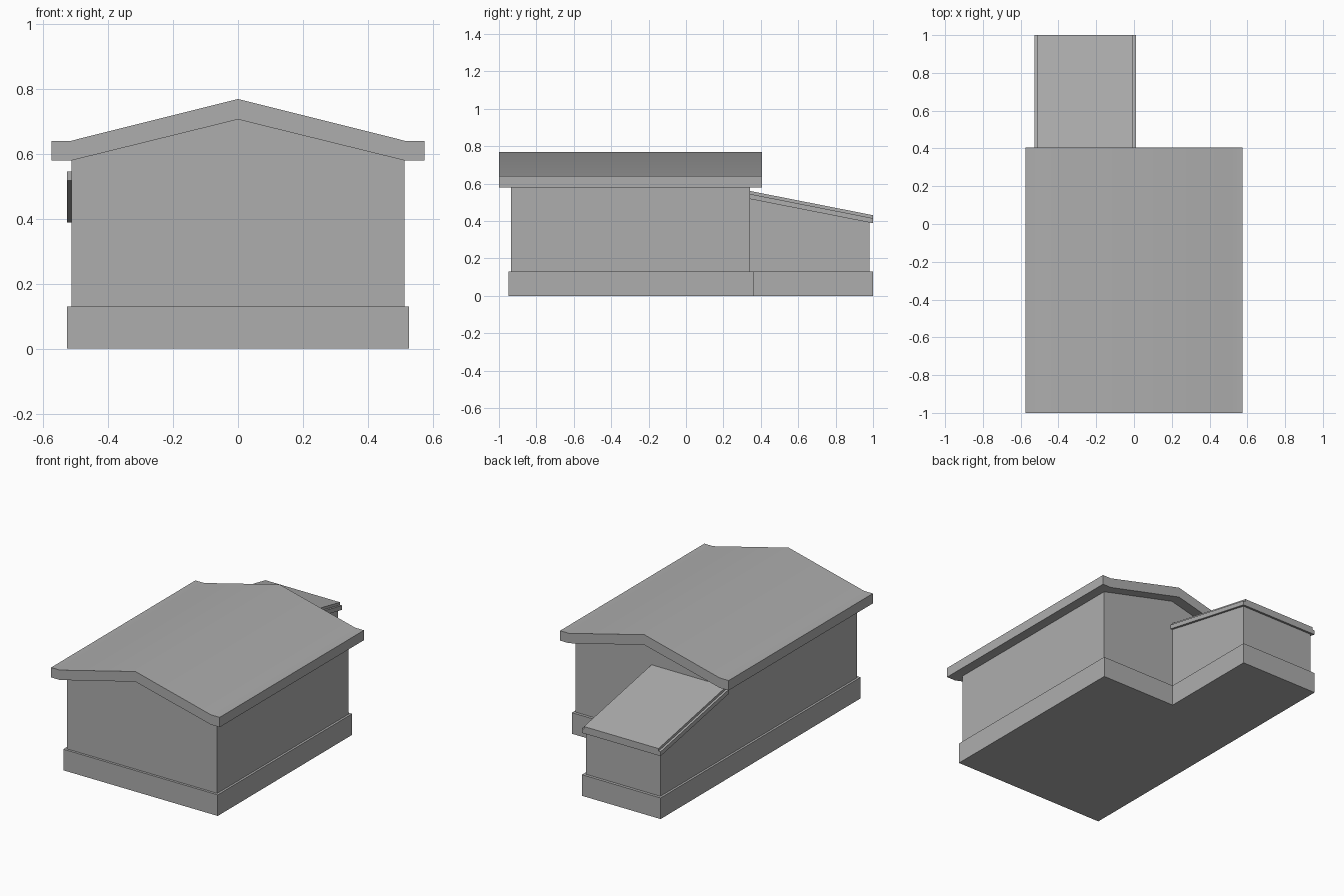
import bpy, bmesh, math

if "Cube" in bpy.data.objects:
    bpy.data.objects.remove(bpy.data.objects["Cube"])

grey = bpy.data.materials.new("plain_grey")
grey.diffuse_color = (0.42, 0.42, 0.42, 1)
grey.use_nodes = True
grey.node_tree.nodes["Principled BSDF"].inputs["Base Color"].default_value = grey.diffuse_color


def prism(name, profile, axis, lo, hi):
    """Extrude a 2D profile along an axis (profile uses the other two axes in x, y, z order)."""
    bm = bmesh.new()

    def place(p, t):
        co = list(p)
        co.insert("xyz".index(axis), t)
        return co

    face = bm.faces.new([bm.verts.new(place(p, lo)) for p in profile])
    ext = bmesh.ops.extrude_face_region(bm, geom=[face])
    step = [0, 0, 0]
    step["xyz".index(axis)] = hi - lo
    bmesh.ops.translate(bm, vec=step,
                        verts=[g for g in ext["geom"] if isinstance(g, bmesh.types.BMVert)])
    bmesh.ops.recalc_face_normals(bm, faces=bm.faces[:])
    mesh = bpy.data.meshes.new(name)
    bm.to_mesh(mesh)
    bm.free()
    mesh.materials.append(grey)
    obj = bpy.data.objects.new(name, mesh)
    bpy.context.collection.objects.link(obj)
    return obj


def mirrored(half):
    """Complete a left-to-centre line with its right-hand half."""
    return half + [(-x, z) for x, z in reversed(half) if x != 0]


# L-shaped plinth under house and annex
prism("plinth", [(-0.527, -0.95), (0.527, -0.95), (0.527, 0.36),
                 (0.01, 0.36), (0.01, 1.0), (-0.527, 1.0)], "z", 0, 0.13)

# main house walls with gables
prism("main_walls", mirrored([(-0.513, 0.13), (-0.513, 0.58), (0, 0.706)]),
      "y", -0.935, 0.342)

# main roof: gable slab with short flat eaves
top = mirrored([(-0.575, 0.64), (-0.515, 0.64), (0, 0.769)])
under = mirrored([(-0.575, 0.579), (-0.515, 0.579), (0, 0.706)])
roof = prism("main_roof", top + under[::-1], "y", -1.0, 0.406)
bpy.context.view_layer.objects.active = roof
roof.select_set(True)
bpy.ops.object.shade_smooth_by_angle(angle=math.radians(30))

# annex walls, sloping down to the back
Y0, Y1, DROP = 0.34, 1.0, 0.13


def slope(z, y):
    return z - DROP * (y - Y0) / (Y1 - Y0)


prism("annex_walls", [(Y0, 0.13), (0.982, 0.13), (0.982, slope(0.518, 0.982)), (Y0, 0.518)],
      "x", -0.513, -0.004)

# annex roof: wide lower board and narrower covering
for name, z0, z1, x0, x1 in [("annex_roof_board", 0.518, 0.545, -0.527, 0.01),
                             ("annex_roof_cover", 0.545, 0.561, -0.513, -0.004)]:
    prism(name, [(Y0, z0), (Y1, slope(z0, Y1)), (Y1, slope(z1, Y1)), (Y0, z1)], "x", x0, x1)
